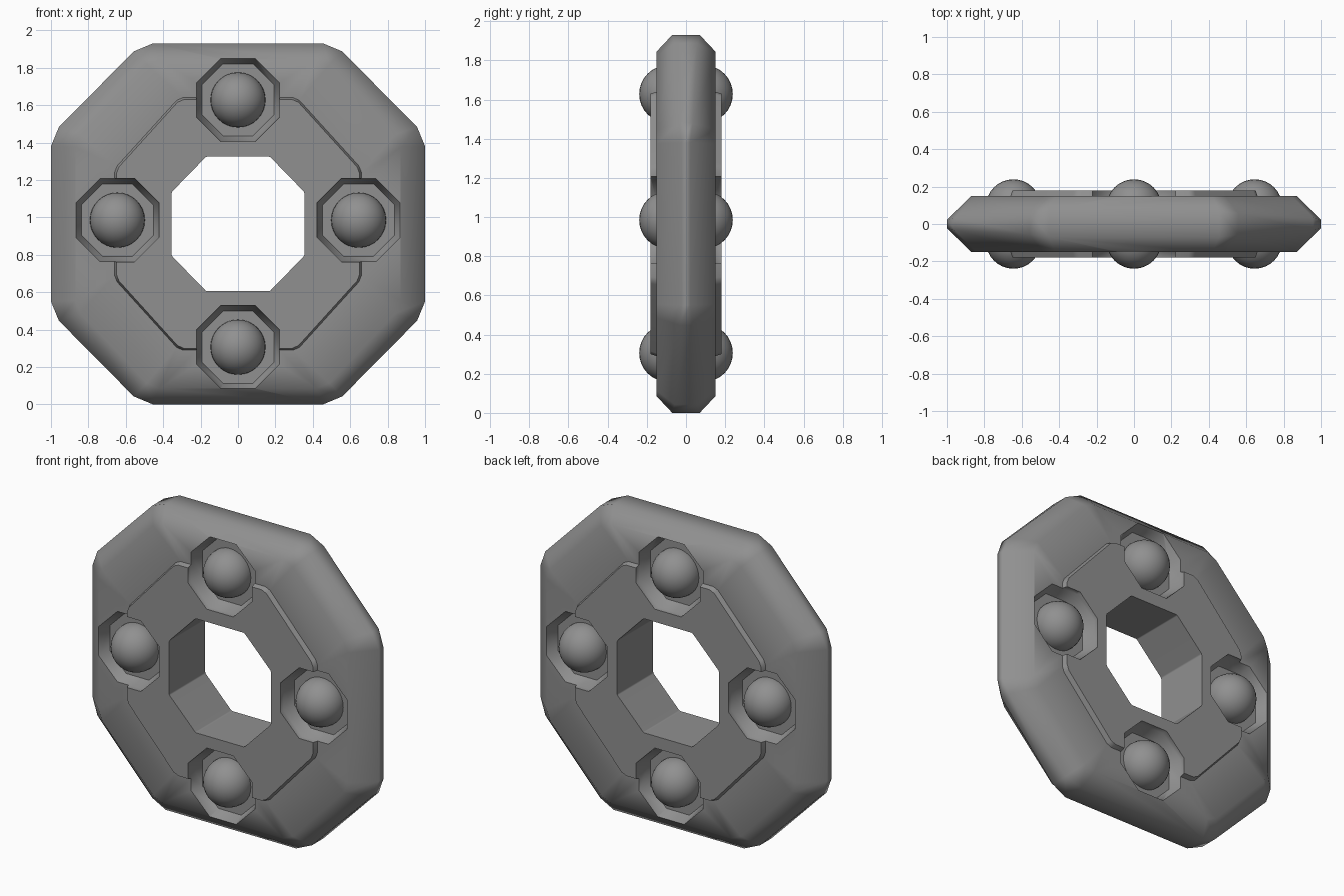
import bpy, bmesh, math

if "Cube" in bpy.data.objects:
    bpy.data.objects.remove(bpy.data.objects["Cube"])

CZ = 0.965  # height of the ring centre
SPOTS = [(0, 1.628), (0, 0.306), (-0.645, 0.985), (0.645, 0.985)]

grey = bpy.data.materials.new("dark_grey")
grey.diffuse_color = (0.28, 0.28, 0.28, 1)
grey.use_nodes = True
grey.node_tree.nodes["Principled BSDF"].inputs["Base Color"].default_value = grey.diffuse_color


def finish(name, bm):
    bmesh.ops.recalc_face_normals(bm, faces=bm.faces)
    me = bpy.data.meshes.new(name)
    bm.to_mesh(me)
    bm.free()
    ob = bpy.data.objects.new(name, me)
    bpy.context.collection.objects.link(ob)
    return ob


def smooth(ob, angle):
    bpy.ops.object.select_all(action='DESELECT')
    ob.select_set(True)
    bpy.context.view_layer.objects.active = ob
    bpy.ops.object.shade_smooth_by_angle(angle=math.radians(angle))


def octagon(w, h, side, top, cut, y_side, y_top):
    """Octagon loop with each corner clipped; y varies from side edges to top edges."""
    dx, dz = top - w, h - side
    n = math.hypot(dx, dz)
    dx, dz = dx / n * cut, dz / n * cut
    mid = (y_side + y_top) / 2
    q = [(w, side - cut, y_side), (w + dx, side + dz, (y_side + mid) / 2),
         (top - dx, h - dz, (y_top + mid) / 2), (top - cut, h, y_top)]
    r = q + [(-x, z, y) for x, z, y in reversed(q)]
    return r + [(x, -z, y) for x, z, y in reversed(r)]


# Ring body: loops run from the hole edge outwards on the front, then back
half = [
    (0.355, 0.36, 0.17, 0.17, 0.006, 0.18, 0.18),
    (0.65, 0.665, 0.29, 0.31, 0.02, 0.18, 0.18),
    (0.66, 0.675, 0.295, 0.315, 0.02, 0.15, 0.15),
    (0.87, 0.88, 0.45, 0.46, 0.04, 0.15, 0.15),
    (1.0, 0.965, 0.475, 0.515, 0.06, 0.022, 0.07),
]
loops = [[(x, -y, z + CZ) for x, z, y in octagon(*p)] for p in half]
loops += [[(x, -y, z) for x, y, z in lp] for lp in reversed(loops)]
bm = bmesh.new()
rings = [[bm.verts.new(co) for co in lp] for lp in loops]
for a, b in zip(rings, rings[1:] + rings[:1]):
    for i in range(16):
        j = (i + 1) % 16
        bm.faces.new((a[i], a[j], b[j], b[i]))
body = finish("ring_body", bm)
body.data.materials.append(grey)

# Octagonal sockets with sloped walls, cut on both sides
bm = bmesh.new()
for sx, sz in SPOTS:
    for side in (-1, 1):
        rows = []
        for r, y in ((0.193, 0.08), (0.222, 0.15), (0.226, 0.3)):
            k = r / math.cos(math.pi / 8)
            rows.append([bm.verts.new((sx + k * math.cos((i + .5) * math.pi / 4), side * y,
                                       sz + k * math.sin((i + .5) * math.pi / 4)))
                         for i in range(8)])
        bm.faces.new(rows[0])
        bm.faces.new(rows[-1])
        for a, b in zip(rows, rows[1:]):
            for i in range(8):
                j = (i + 1) % 8
                bm.faces.new((a[i], a[j], b[j], b[i]))
cutter = finish("socket_cutter", bm)
cutter.hide_render = True
cutter.data.materials.append(grey)

mod = body.modifiers.new("sockets", 'BOOLEAN')
mod.operation = 'DIFFERENCE'
mod.solver = 'EXACT'
mod.object = cutter
bpy.context.view_layer.objects.active = body
bpy.ops.object.modifier_apply(modifier=mod.name)
bpy.data.objects.remove(cutter)

# Soft bevels around the rim, large faces kept flat
smooth(body, 48)
soft = body.modifiers.new("soft_bevels", 'WEIGHTED_NORMAL')
soft.keep_sharp = True

# Balls seated in the sockets
for i, (sx, sz) in enumerate(SPOTS):
    for label, y in (("front", -0.092), ("back", 0.092)):
        bpy.ops.mesh.primitive_uv_sphere_add(segments=32, ring_count=16, radius=0.147,
                                             location=(sx, y, sz))
        ball = bpy.context.object
        ball.name = f"{label}_ball_{i + 1}"
        ball.data.materials.append(grey)
        smooth(ball, 60)
